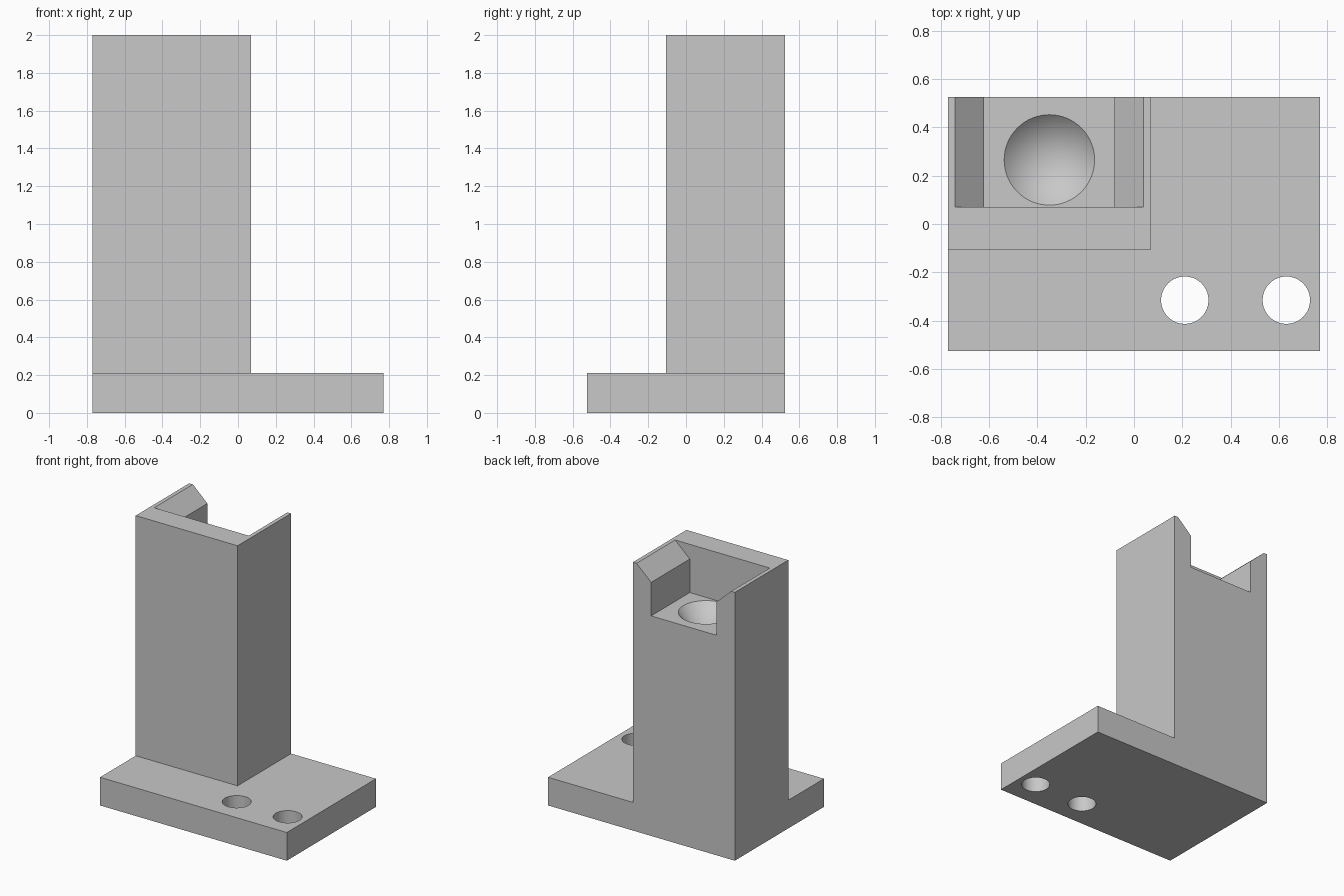
import bpy, bmesh, math
from mathutils import Vector

cube = bpy.data.objects.get("Cube")
if cube:
    bpy.data.objects.remove(cube, do_unlink=True)

grey = bpy.data.materials.new("plain grey")
grey.use_nodes = True
COLOUR = (0.58, 0.58, 0.58, 1)
grey.diffuse_color = COLOUR
grey.node_tree.nodes["Principled BSDF"].inputs["Base Color"].default_value = COLOUR


def add_object(name, bm):
    bmesh.ops.recalc_face_normals(bm, faces=bm.faces)
    mesh = bpy.data.meshes.new(name)
    bm.to_mesh(mesh)
    bm.free()
    mesh.materials.append(grey)
    obj = bpy.data.objects.new(name, mesh)
    bpy.context.collection.objects.link(obj)
    return obj


def prism(name, outline, direction):
    """Extrude a closed outline along a direction."""
    bm = bmesh.new()
    face = bm.faces.new([bm.verts.new(p) for p in outline])
    top = bmesh.ops.extrude_face_region(bm, geom=[face])["geom"]
    verts = [v for v in top if isinstance(v, bmesh.types.BMVert)]
    bmesh.ops.translate(bm, verts=verts, vec=Vector(direction))
    return add_object(name, bm)


def block(name, x0, x1, y0, y1, z0, z1):
    outline = [(x0, y0, z0), (x1, y0, z0), (x1, y1, z0), (x0, y1, z0)]
    return prism(name, outline, (0, 0, z1 - z0))


def lathe(name, x, y, profile, steps=64):
    """Spin a radius/height profile about a vertical axis."""
    bm = bmesh.new()
    verts = [bm.verts.new((x + r, y, z)) for r, z in profile]
    edges = [bm.edges.new(pair) for pair in zip(verts, verts[1:])]
    bmesh.ops.spin(bm, geom=verts + edges, cent=(x, y, 0), axis=(0, 0, 1),
                   angle=math.tau, steps=steps)
    bmesh.ops.remove_doubles(bm, verts=bm.verts, dist=0.0001)
    return add_object(name, bm)


def combine(target, helper, operation):
    """Apply one boolean and remove its helper."""
    helper.hide_render = True
    mod = target.modifiers.new(operation.lower(), "BOOLEAN")
    mod.operation = operation
    mod.solver = "EXACT"
    mod.object = helper
    bpy.context.view_layer.objects.active = target
    bpy.ops.object.modifier_apply(modifier=mod.name)
    bpy.data.objects.remove(helper, do_unlink=True)


# Base plate with the upright post at its back corner
bracket = block("mounting_bracket", -0.77, 0.77, -0.525, 0.525, 0, 0.21)
post = block("post", -0.77, 0.07, -0.105, 0.525, 0, 2)
combine(bracket, post, "UNION")

# Funnel-sided pocket, open at the top and back
FLOOR, LIP, MID = 1.64, 1.89, -0.35
half = [(0.27, FLOOR), (0.27, LIP), (0.39, 2), (0.39, 2.1)]
outline = [(MID + w, 0.07, z) for w, z in half]
outline += [(MID - w, 0.07, z) for w, z in reversed(half)]
combine(bracket, prism("pocket_cutter", outline, (0, 0.6, 0)), "DIFFERENCE")

# Conical recess in the pocket floor
cone = [(0, FLOOR - 0.187), (0.187, FLOOR), (0.187, 1.7), (0, 1.7)]
combine(bracket, lathe("cone_cutter", MID, 0.265, cone), "DIFFERENCE")

# Two bolt holes through the base plate
for x in (0.21, 0.63):
    drill = [(0, -0.1), (0.098, -0.1), (0.098, 0.4), (0, 0.4)]
    combine(bracket, lathe("bolt_hole_cutter", x, -0.315, drill), "DIFFERENCE")

bpy.ops.object.select_all(action="DESELECT")
bracket.select_set(True)
bpy.context.view_layer.objects.active = bracket
bpy.ops.object.shade_smooth_by_angle(angle=math.radians(30))
